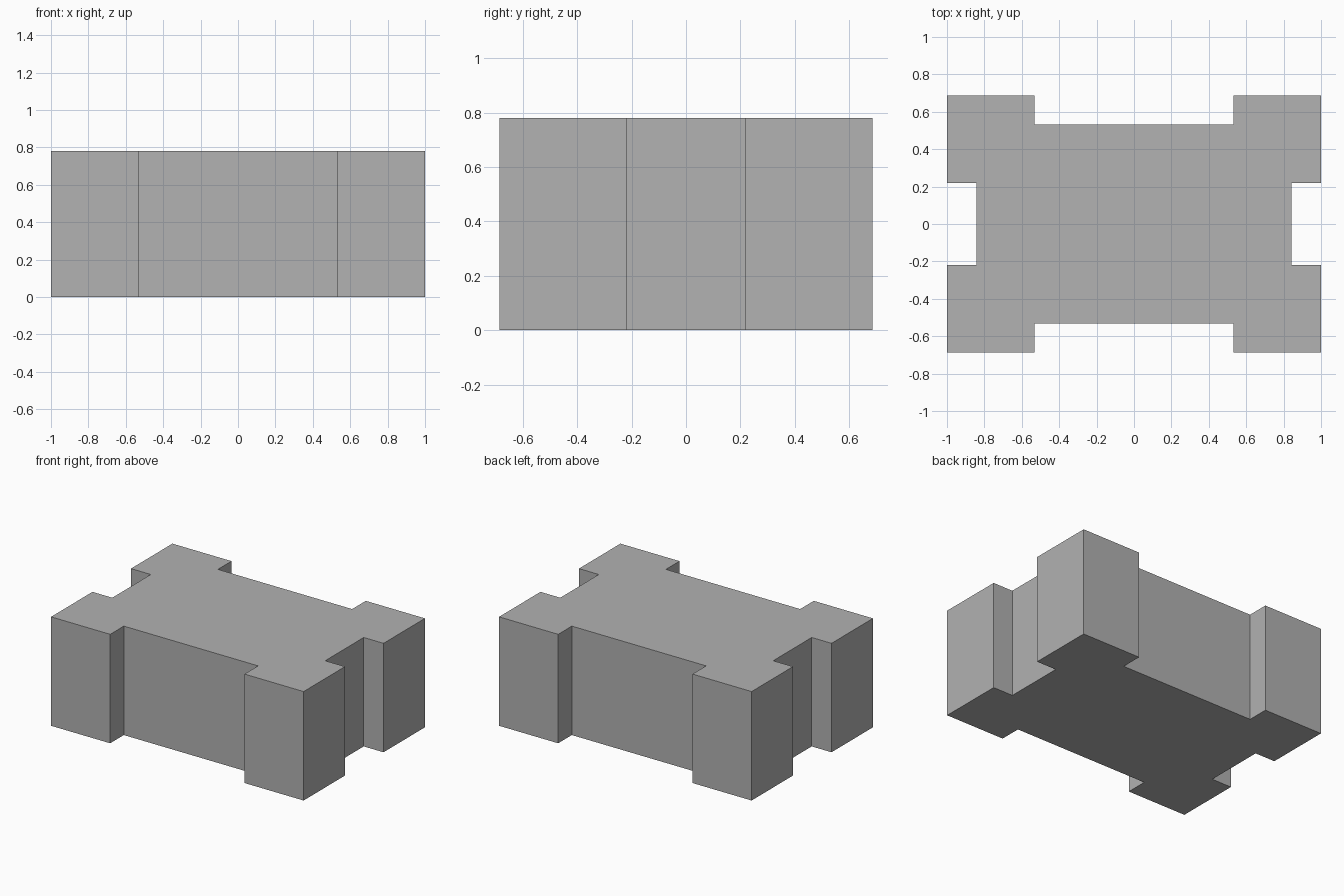
import bpy
import bmesh

HEIGHT = 0.78

cube = bpy.data.objects.get("Cube")
if cube:
    bpy.data.objects.remove(cube, do_unlink=True)

# Plain grey material
grey = bpy.data.materials.new("plain_grey")
grey.use_nodes = True
colour = (0.445, 0.445, 0.445, 1)
grey.diffuse_color = colour
grey.node_tree.nodes["Principled BSDF"].inputs["Base Color"].default_value = colour

# One quarter of the outline: side recess, corner block, long recess
quarter = [(0.843, 0.218), (1, 0.218), (1, 0.686),
           (0.532, 0.686), (0.532, 0.532)]


def mirrored(points, sx, sy):
    """Mirror a quarter outline, keeping the path counter-clockwise."""
    path = [(x * sx, y * sy) for x, y in points]
    return path if sx * sy > 0 else path[::-1]


outline = []
for sx, sy in ((1, 1), (-1, 1), (-1, -1), (1, -1)):
    outline += mirrored(quarter, sx, sy)

# Notched block: extrude the outline upwards
bm = bmesh.new()
base = bm.faces.new([bm.verts.new((x, y, 0)) for x, y in outline])
result = bmesh.ops.extrude_face_region(bm, geom=[base], use_keep_orig=True)
top_verts = [g for g in result["geom"] if isinstance(g, bmesh.types.BMVert)]
bmesh.ops.translate(bm, verts=top_verts, vec=(0, 0, HEIGHT))
bmesh.ops.recalc_face_normals(bm, faces=bm.faces)

mesh = bpy.data.meshes.new("notched_block")
bm.to_mesh(mesh)
bm.free()
mesh.materials.append(grey)
block = bpy.data.objects.new("notched_block", mesh)
bpy.context.collection.objects.link(block)
